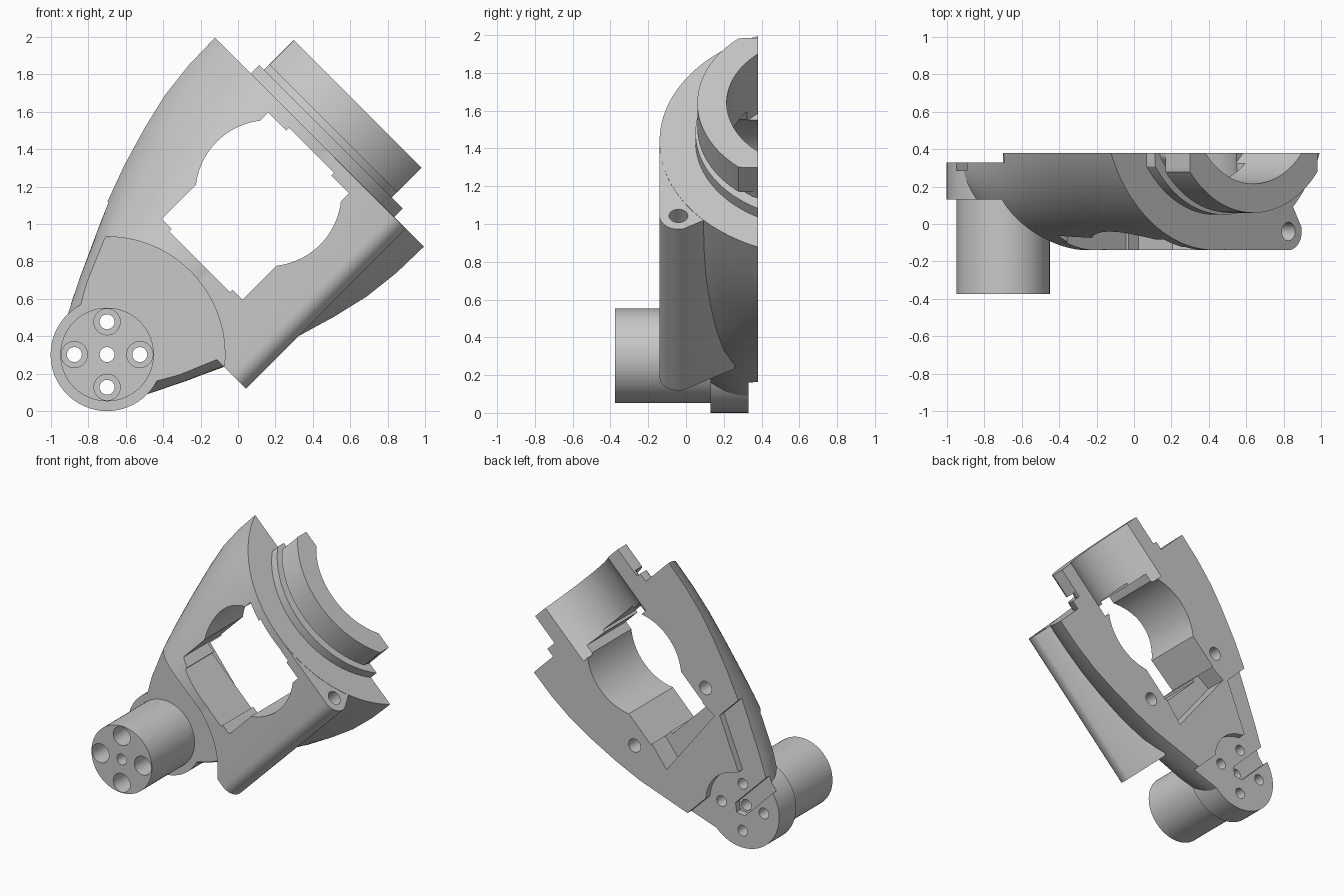
import bpy, bmesh, math
from mathutils import Matrix, Vector

if "Cube" in bpy.data.objects:
    bpy.data.objects.remove(bpy.data.objects["Cube"])

# Local frame at the pivot: u runs up the arm, v across it, y is depth
S = math.sqrt(0.5)
FRAME = Matrix(((S, S, 0, -0.7), (0, 0, 1, 0), (S, -S, 0, 0.302), (0, 0, 0, 1)))
BACK, FRONT, AXIS_Y, END = 0.38, -0.14, 0.7, 1.605

grey = bpy.data.materials.new("light grey plastic")
grey.use_nodes = True
COLOUR = (0.58, 0.58, 0.58, 1)
grey.diffuse_color = COLOUR
grey.node_tree.nodes["Principled BSDF"].inputs["Base Color"].default_value = COLOUR


def loft(name, rings):
    """Closed solid through a list of equal-length point rings in the local frame."""
    bm = bmesh.new()
    loops = [[bm.verts.new(FRAME @ Vector(p)) for p in ring] for ring in rings]
    n = len(loops[0])
    for a, b in zip(loops, loops[1:]):
        for i in range(n):
            j = (i + 1) % n
            bm.faces.new((a[i], a[j], b[j], b[i]))
    bm.faces.new(loops[0][::-1])
    bm.faces.new(loops[-1])
    bmesh.ops.recalc_face_normals(bm, faces=bm.faces[:])
    mesh = bpy.data.meshes.new(name)
    bm.to_mesh(mesh)
    bm.free()
    mesh.materials.append(grey)
    obj = bpy.data.objects.new(name, mesh)
    bpy.context.scene.collection.objects.link(obj)
    return obj


def prism_u(name, profile, u0, u1):
    return loft(name, [[(u, v, y) for v, y in profile] for u in (u0, u1)])


def prism_y(name, profile, y0, y1):
    return loft(name, [[(u, v, y) for u, v in profile] for y in (y0, y1)])


def arc(ca, cb, r, start, end, n):
    steps = [math.radians(start + (end - start) * i / n) for i in range(n + 1)]
    return [(ca + r * math.cos(t), cb + r * math.sin(t)) for t in steps]


def circle(ca, cb, r, n=48):
    return arc(ca, cb, r, 0, 360, n)[:-1]


def combine(target, others, operation):
    for other in others:
        mod = target.modifiers.new("boolean", "BOOLEAN")
        mod.operation, mod.solver, mod.object = operation, "EXACT", other
        bpy.context.view_layer.update()
        deps = bpy.context.evaluated_depsgraph_get()
        mesh = bpy.data.meshes.new_from_object(target.evaluated_get(deps))
        target.modifiers.clear()
        target.data = mesh
    for other in others:
        bpy.data.objects.remove(other)


def bore():
    return prism_u("bore_cutter", circle(0, AXIS_Y, 0.485, 96), 1.45, 2.1)


def pivot_cutters():
    """Five through holes of the pivot and the nut slot on its back."""
    spots = [(0, 0)] + [(0.175 * math.cos(a), 0.175 * math.sin(a))
                        for a in (math.pi * (i / 2 + 0.25) for i in range(4))]
    cutters = [prism_y("hole", circle(u, v, 0.04, 24), -0.6, 0.6) for u, v in spots]
    cutters += [prism_y("counterbore", circle(u, v, 0.07, 32), -0.6, -0.1)
                for u, v in spots[1:]]
    slot = [(-0.055, -0.4), (0.055, -0.4), (0.055, 0.03), (0, 0.07), (-0.055, 0.03)]
    return cutters + [prism_y("nut_slot", slot, 0.285, 0.5)]


# Tapering body: circular sections that all touch the front plane, cut flat at the back
SECTIONS = [(0, 0.295), (0.2, 0.395), (0.42, 0.5), (0.58, 0.577), (0.78, 0.65),
            (1.0, 0.715), (1.2, 0.762), (1.4, 0.785), (END, 0.79)]
rings = []
for u, half in SECTIONS:
    cy = max(0.32, (half ** 2 + BACK ** 2 - FRONT ** 2) / (2 * (BACK - FRONT)))
    a = math.degrees(math.atan2(BACK - cy, half))
    section = arc(0, cy, math.hypot(half, cy - BACK), a, -180 - a, 56)
    rings.append([(u, v, y) for v, y in section])
body = loft("arm_body", rings)

# Square corner rail with a rounded edge, easing into the body at the middle
rail = [(-0.1, -0.12), (0.1, FRONT)] + arc(0.555, -0.04, 0.1, -90, 15, 10)
rail += [(0.49, 0.26), (-0.1, 0.26)]
combine(body, [prism_u("rail", rail, 0.395, END - 0.002)], "UNION")

# Central window: stepped rectangle with a round bulge on both sides
half_angle = math.degrees(math.asin(0.305 / 0.39))
window = [(0.72, -0.305)]
window += arc(1.22, 0, 0.39, -180 + half_angle, -half_angle, 20)
window += [(1.525, -0.305), (1.525, -0.17), (1.545, -0.17),
           (1.545, 0.17), (1.525, 0.17), (1.525, 0.305)]
window += arc(1.22, 0, 0.39, half_angle, 180 - half_angle, 20)
window += [(0.72, 0.305), (0.72, 0.23), (0.7, 0.23), (0.7, -0.23), (0.72, -0.23)]

# Lowered back area around the pivot and along one side
back_step = [(-0.5, -1), (0.58, -1), (0.58, -0.36), (0.2, -0.2)]
back_step += arc(0, 0, 0.27, -42, 42, 16) + [(0.2, 1), (-0.5, 1)]
pocket = [(0.52, 0.32), (0.75, 0.29), (0.75, -0.29), (0.6, -0.32)]
combine(body, [
    prism_y("window_cutter", window, -1, 1),
    prism_y("pivot_clearance", circle(0, 0, 0.63, 96), -1, 0.13),
    prism_y("back_step", back_step, 0.33, 1),
    prism_y("back_pocket", pocket, 0.22, 1),
    prism_y("pin_hole_a", circle(0.785, -0.4, 0.05, 24), 0.15, 1),
    prism_y("pin_hole_b", circle(0.785, 0.43, 0.05, 24), 0.15, 1),
    prism_u("rail_hole", circle(0.555, -0.04, 0.05, 24), 1.25, 1.8),
    bore(),
] + pivot_cutters(), "DIFFERENCE")


# Half collar at the arm's end: flange, groove and clipped outer ring
def half_ring(name, r, u0, u1, low, high):
    a = math.degrees(math.asin((AXIS_Y - BACK) / r))
    profile = [(max(low, min(high, v)), y)
               for v, y in arc(0, AXIS_Y, r, -a, -180 + a, 64)]
    part = prism_u(name, profile, u0, u1)
    combine(part, [bore()], "DIFFERENCE")
    return part


collar = [half_ring("collar_flange", 0.65, 1.59, 1.67, -0.52, 1),
          half_ring("collar_groove", 0.59, 1.6, 1.72, -0.483, 0.483),
          half_ring("collar_ring", 0.64, 1.71, 1.895, -0.483, 0.483)]

# Pivot disc with the round hub in front
disc = prism_y("pivot_disc", circle(0, 0, 0.302, 64), 0.13, 0.33)
hub = prism_y("pivot_hub", circle(0, 0, 0.25, 64), -0.375, 0.14)
for part in (disc, hub):
    combine(part, pivot_cutters(), "DIFFERENCE")

# Smooth the rounded faces and keep the edges crisp
bpy.ops.object.select_all(action="DESELECT")
for obj in [body, disc, hub] + collar:
    obj.select_set(True)
    bpy.context.view_layer.objects.active = obj
bpy.ops.object.shade_smooth_by_angle(angle=math.radians(30))
